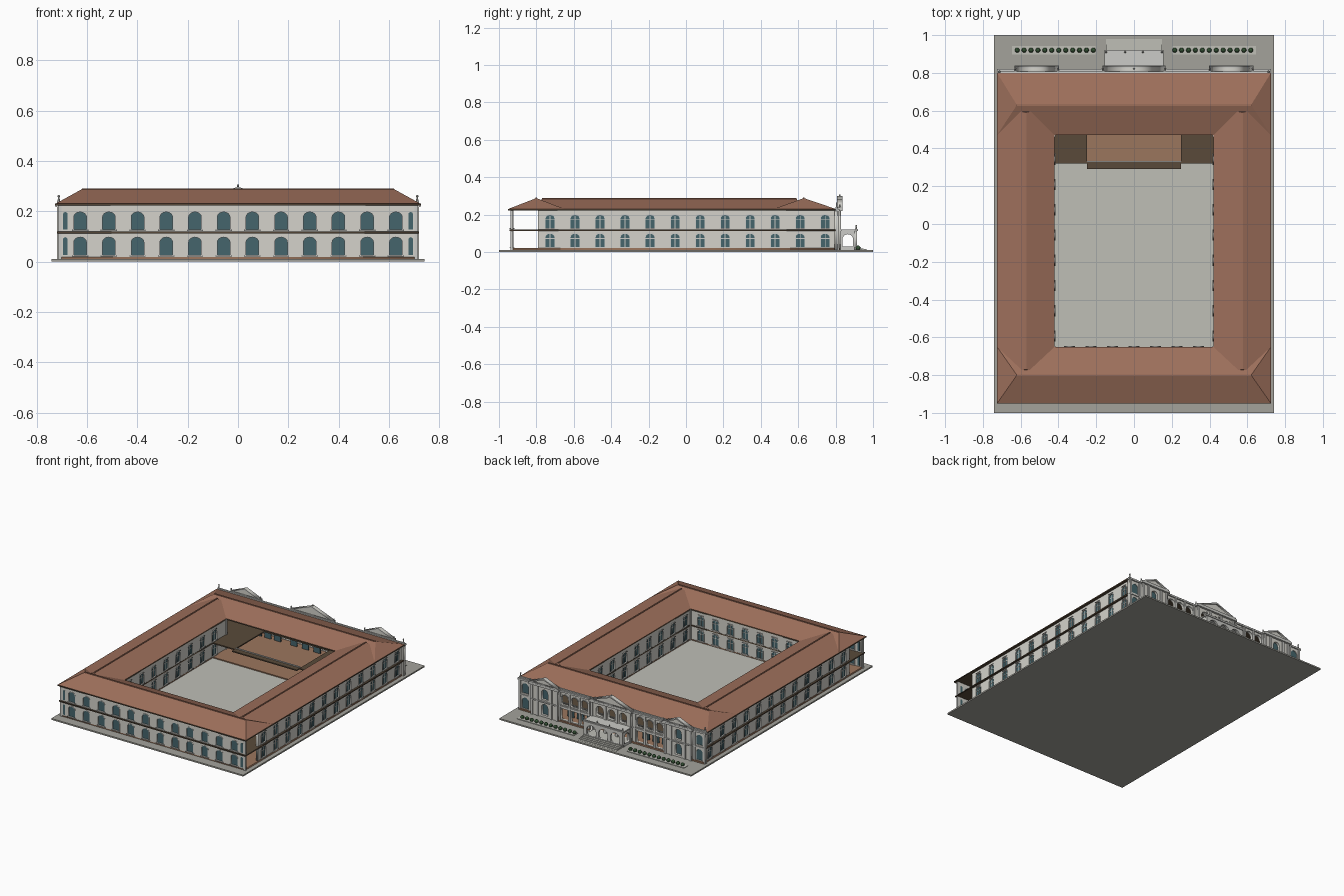
import bpy, bmesh, math
from mathutils import Matrix, Vector

if "Cube" in bpy.data.objects:
    bpy.data.objects.remove(bpy.data.objects["Cube"])


def material(name, r, g, b):
    m = bpy.data.materials.new(name)
    m.diffuse_color = (r, g, b, 1)
    m.use_nodes = True
    m.node_tree.nodes["Principled BSDF"].inputs["Base Color"].default_value = m.diffuse_color
    return m


WALL = material("plaster", .66, .65, .60)
TRIM = material("pale_stone", .60, .60, .57)
ROOF = material("roof_tile", .34, .16, .105)
DARK = material("dark_wood", .10, .068, .042)
FLOOR = material("clay_floor", .33, .18, .11)
GLASS = material("teal_glass", .06, .13, .15)
PAVE = material("paving", .37, .365, .33)
COURT = material("court_stone", .52, .52, .47)
LEAF = material("leaf", .05, .12, .05)


def add(name, mesh, mat):
    o = bpy.data.objects.new(name, mesh)
    bpy.context.collection.objects.link(o)
    mesh.materials.clear()
    mesh.materials.append(mat)
    return o


def boxes(name, items, mat):
    """Boxes given as (x0, x1, y0, y1, z0, z1), joined in one object."""
    bm = bmesh.new()
    for x0, x1, y0, y1, z0, z1 in items:
        bmesh.ops.create_cube(bm, size=1, matrix=Matrix.Translation(
            ((x0 + x1) / 2, (y0 + y1) / 2, (z0 + z1) / 2)) @ Matrix.Diagonal((abs(x1 - x0), y1 - y0, z1 - z0, 1)))
    me = bpy.data.meshes.new(name)
    bm.to_mesh(me)
    bm.free()
    return add(name, me, mat)


def panel(name, shapes, axis, d, thick, mat):
    """Flat outlines (nested ones are holes), extruded about a plane at distance d on axis."""
    cu = bpy.data.curves.new(name, 'CURVE')
    cu.dimensions, cu.fill_mode, cu.extrude = '2D', 'BOTH', thick / 2
    for pts in shapes:
        s = cu.splines.new('POLY')
        s.points.add(len(pts) - 1)
        for p, (u, v) in zip(s.points, pts):
            p.co = (u, v, 0, 1)
        s.use_cyclic_u = True
    tmp = bpy.data.objects.new(name + "_tmp", cu)
    bpy.context.collection.objects.link(tmp)
    bpy.context.view_layer.update()
    me = bpy.data.meshes.new_from_object(tmp.evaluated_get(bpy.context.evaluated_depsgraph_get()))
    bpy.data.objects.remove(tmp)
    if axis == 'y':
        m = Matrix(((1, 0, 0, 0), (0, 0, -1, d), (0, 1, 0, 0), (0, 0, 0, 1)))
    elif axis == 'x':
        m = Matrix(((0, 0, 1, d), (1, 0, 0, 0), (0, 1, 0, 0), (0, 0, 0, 1)))
    else:
        m = Matrix.Translation((0, 0, d))
    me.transform(m)
    return add(name, me, mat)


def rect(u0, u1, v0, v1):
    return [(u0, v0), (u1, v0), (u1, v1), (u0, v1)]


def arch(c, w, v0, v1, rise=1.0, n=8):
    r = w / 2
    return [(c - r, v0), (c + r, v0)] + [(c + r * math.cos(math.pi * i / n), v1 - r * rise + r * rise * math.sin(
        math.pi * i / n)) for i in range(n + 1)]


STOREYS = ((.026, .097), (.128, .197))


def window_wall(name, axis, d, u0, u1, centres, w, bars=True, rise=.7):
    """Two-storey wall with arched openings, glass, surrounds, sills and glazing bars."""
    spots = [(c, w, a, b) for c in centres for a, b in STOREYS]
    panel(name, [rect(u0, u1, .018, .224)] + [arch(*s, rise) for s in spots], axis, d, .014, WALL)
    panel(name + "_glass", [arch(*s, rise) for s in spots], axis, d, .006, GLASS)
    rims = []
    for c, w_, a, b in spots:
        rims += [arch(c, w_ + .008, a - .003, b + .004, rise), arch(c, w_, a, b, rise)]
    panel(name + "_surrounds", rims, axis, d, .018, TRIM)
    panel(name + "_sills", [rect(c - w * .65, c + w * .65, a - .006, a - .001) for c, _, a, b in spots],
          axis, d, .026, TRIM)
    if bars:
        panel(name + "_mullions", [rect(c - .0018, c + .0018, a, b - .002) for c, _, a, b in spots], axis, d, .011, TRIM)
        panel(name + "_transoms", [rect(c - w / 2, c + w / 2, b - .027, b - .023) for c, _, a, b in spots],
              axis, d, .01, TRIM)
        panel(name + "_hoods", [rect(c - w * .45, c + w * .45, b + .003, b + .007) for c, _, a, b in spots],
              axis, d, .026, TRIM)


# Base, courtyard paving and floors
boxes("base_slab", [(-.74, .74, -1, 1, 0, .01)], PAVE)
boxes("courtyard_paving", [(-.42, .42, -.65, .32, .01, .013)], COURT)
panel("ground_floor", [rect(-.71, .71, -.935, .82), rect(-.42, .42, -.65, .32)], 'z', .015, .01, FLOOR)
court = [(-.42, -.65), (.42, -.65), (.42, .32), (.25, .32), (.25, .29), (-.25, .29), (-.25, .32), (-.42, .32)]
panel("upper_floor", [rect(-.72, .72, -.945, .80), court, rect(-.25, .25, .33, .65)], 'z', .116, .008, DARK)
boxes("gallery_rail", [(-.25, .25, .328, .333, .12, .127)], TRIM)

# Front, side and courtyard walls
front_c = [s * (.057 + .114 * i) for s in (-1, 1) for i in range(6)]
window_wall("front_wall", 'y', -.93, -.705, .705, front_c, .05, bars=False, rise=.8)
side_c = [-.727 + .1337 * i for i in range(12)]
for s, tag in ((-1, "left"), (1, "right")):
    window_wall(tag + "_wall", 'x', s * .70, -.79, .80, side_c, .046)
    window_wall(tag + "_court_wall", 'x', s * .428, -.655, .47, side_c[1:9], .046)
    panel(tag + "_corner_glass", [arch(s * .686, .018, a, b) for a, b in STOREYS], 'y', -.93, .016, GLASS)
window_wall("front_court_wall", 'y', -.658, -.43, .43, [.114 * i for i in range(-3, 4)], .046)
boxes("corner_posts", [(s * x - .007, s * x + .007, y - .007, y + .007, .01, .226)
                       for s in (-1, 1) for x, y in ((.708, -.932), (.422, -.652), (.422, .468))], TRIM)

# Hipped roofs over the four wings
def hip(name, x0, x1, y0, y1, ridge, z):
    bm = bmesh.new()
    v = [bm.verts.new(p) for p in ((x0, y0, .23), (x1, y0, .23), (x1, y1, .23), (x0, y1, .23))]
    a, b = (bm.verts.new((p[0], p[1], z)) for p in ridge)
    bm.faces.new(v[::-1])
    if ridge[0][1] == ridge[1][1]:
        fs = ((v[0], v[1], b, a), (v[1], v[2], b), (v[2], v[3], a, b), (v[3], v[0], a))
    else:
        fs = ((v[0], v[1], a), (v[1], v[2], b, a), (v[2], v[3], b), (v[3], v[0], a, b))
    for f in fs:
        bm.faces.new(f)
    me = bpy.data.meshes.new(name)
    bm.to_mesh(me)
    bm.free()
    add(name, me, ROOF)


hip("front_roof", -.725, .725, -.95, -.65, ((-.62, -.80), (.62, -.80)), .288)
hip("back_roof", -.725, .725, .47, .80, ((-.62, .63), (.62, .63)), .288)
hip("left_roof", -.725, -.42, -.80, .63, ((-.573, -.77), (-.573, .59)), .285)
hip("right_roof", .42, .725, -.80, .63, ((.573, -.77), (.573, .59)), .285)
panel("eave_board", [rect(-.726, .726, -.951, .80), rect(-.42, .42, -.65, .47)], 'z', .226, .008, DARK)
boxes("ridge_caps", [(-.62, .62, y - .004, y + .004, .284, .291) for y in (-.80, .63)] +
      [(x - .004, x + .004, -.77, .59, .281, .288) for x in (-.573, .573)], ROOF)

# Entrance facade: arcades, pavilions and glazed ends
loggia = [s * c for s in (-1, 1) for c in (.215, .29, .365)]
middle = [-.09, 0, .09]
glazed = [s * c for s in (-1, 1) for c in (.515, .672)]
lo, up = (.024, .1), (.13, .2)
holes = [arch(c, .056, *up) for c in loggia + middle] + [rect(c - .03, c + .03, *lo) for c in loggia + middle]
windows = [arch(c, .05, a, b) for c in glazed for a, b in (lo, up)]
panel("facade_wall", [rect(-.72, .72, .01, .226)] + holes + windows, 'y', .803, .016, WALL)
panel("facade_glass", windows, 'y', .803, .008, GLASS)
panel("recessed_glass", [arch(c, .05, *lo) for c in loggia + middle], 'y', .745, .008, GLASS)
rims = []
for c in loggia + middle:
    rims += [arch(c, .064, up[0], up[1] + .005), arch(c, .056, *up)]
panel("arch_mouldings", rims, 'y', .807, .018, TRIM)
boxes("loggia_rails", [(c - .029, c + .029, .80, .806, .14, .144) for c in loggia + middle] +
      [(c + k * .009 - .0015, c + k * .009 + .0015, .801, .805, .12, .142)
       for c in loggia + middle for k in range(-2, 3)], TRIM)

# Pavilion fronts with pilasters and pediments
pil, corn = [], [(-.725, .725, .795, .82, .218, .23), (-.72, .72, .80, .817, .112, .12)]
for x, half, top, tag in ((-.515, .105, .283, "side"), (0, .155, .298, "middle"), (.515, .105, .283, "side")):
    inner = [arch(c, .056, *up) for c in middle] + [rect(c - .03, c + .03, *lo) for c in middle] \
        if x == 0 else [arch(x, .05, a, b) for a, b in (lo, up)]
    panel(tag + "_pavilion", [rect(x - half, x + half, .01, .226)] + inner, 'y', .817, .012, WALL)
    px = (half - .008, half * .5 if x else .045)
    pil += [(x + s * p - .007, x + s * p + .007, .82, .83, .01, .22) for s in (-1, 1) for p in px]
    corn += [(x - half - .012, x + half + .012, .80, .838, .22, .234), (x - half, x + half, .81, .832, .112, .12)]
    tri = [(x - half - .012, .234), (x + half + .012, .234), (x, top)]
    ins = [(x - half + .02, .240), (x + half - .02, .240), (x, top - .010)]
    panel(tag + "_pediment", [tri], 'y', .82, .014, WALL)
    panel(tag + "_pediment_frame", [tri, ins], 'y', .822, .03, TRIM)
pil += [(s * x - .006, s * x + .006, .81, .818, .01, .22) for s in (-1, 1) for x in (.177, .2525, .3275, .403, .635, .712)]
boxes("pilasters", pil, TRIM)
boxes("cornices", corn, TRIM)
boxes("parapet", [(-.72, .72, .80, .81, .23, .238)], TRIM)

# Entrance portico with steps
panel("portico_front", [rect(-.15, .15, .01, .115)] + [arch(c, .072, .028, .098) for c in (-.092, 0, .092)],
      'y', .907, .014, TRIM)
for s in (-1, 1):
    panel("portico_side", [rect(.82, .912, .01, .115), arch(.865, .058, .028, .095)], 'x', s * .144, .012, TRIM)
boxes("portico_roof", [(-.156, .156, .82, .92, .112, .121), (-.152, .152, .908, .914, .121, .128)], TRIM)
boxes("entrance_steps", [(-.148, .148, .82, .92 + .015 * i, .006, .027 - .004 * i) for i in range(5)], COURT)

# Finials on the skyline and the portico
fin = [(s * .712, .806, .236, .03) for s in (-1, 1)] + [(x, .91, .12, .024) for x in (-.148, -.047, .047, .148)]
fin += [(s * x, .822, .234, .018) for s in (-1, 1) for x in (.165, .402, .628)] + [(0, .822, .294, .010)]
bm = bmesh.new()
for x, y, z, h in fin:
    bmesh.ops.create_cone(bm, cap_ends=True, segments=8, radius1=.006, radius2=.0025, depth=h * .7,
                          matrix=Matrix.Translation((x, y, z + h * .35)))
    bmesh.ops.create_uvsphere(bm, u_segments=8, v_segments=6, radius=.005, matrix=Matrix.Translation((x, y, z + h * .8)))
me = bpy.data.meshes.new("finials")
bm.to_mesh(me)
bm.free()
add("finials", me, TRIM)

# Planting beds with clipped bushes
boxes("planting_beds", [(s * .425 - .22, s * .425 + .22, .897, .943, .01, .014) for s in (-1, 1)], COURT)
bm = bmesh.new()
for s in (-1, 1):
    for i in range(12):
        bmesh.ops.create_icosphere(bm, subdivisions=2, radius=.013,
                                   matrix=Matrix.Translation((s * (.215 + .0367 * i), .92, .022)))
me = bpy.data.meshes.new("bushes")
bm.to_mesh(me)
bm.free()
add("bushes", me, LEAF)
